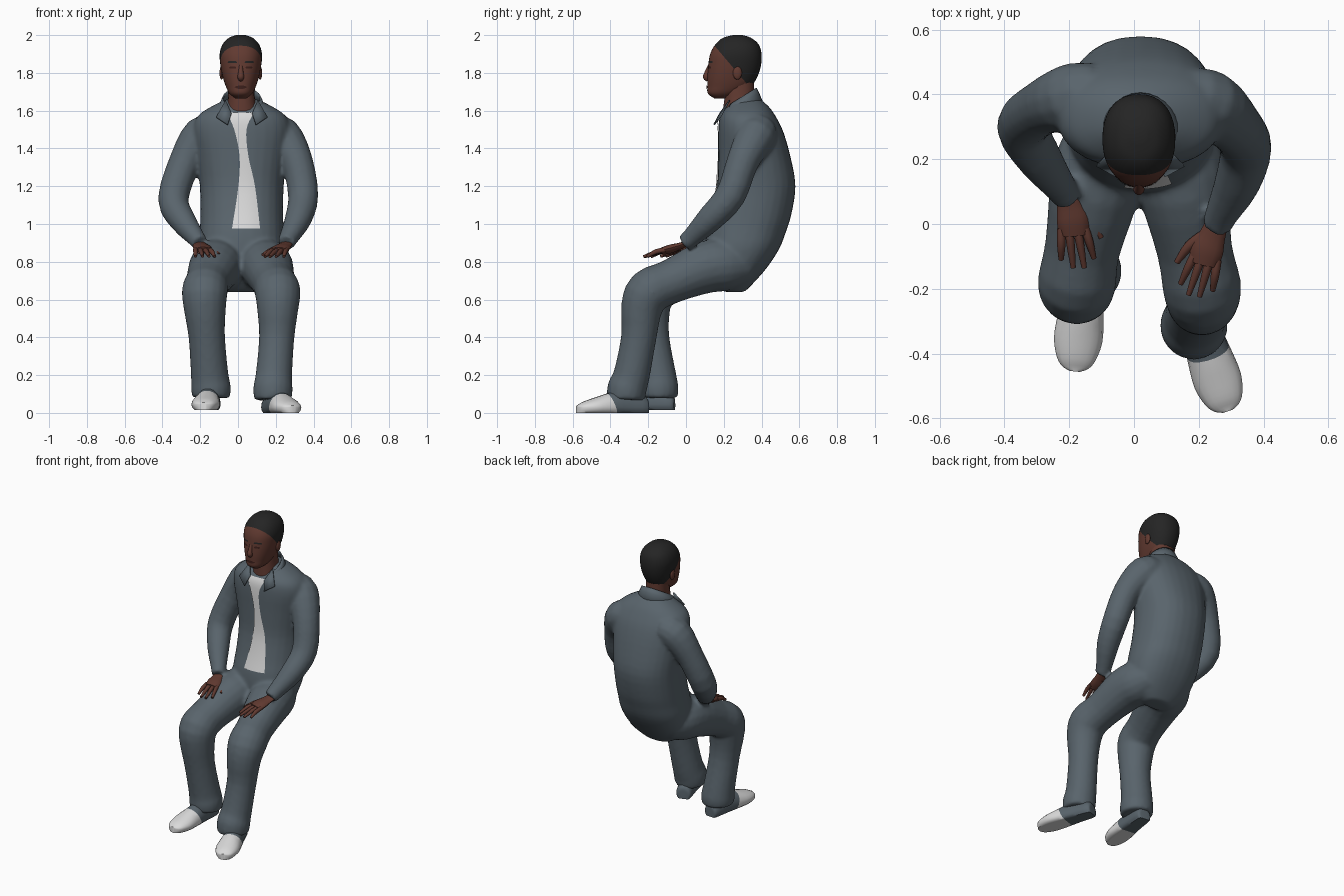
import bpy, bmesh, math
from mathutils import Vector

cube = bpy.data.objects.get("Cube")
if cube:
    bpy.data.objects.remove(cube, do_unlink=True)


def material(name, r, g, b):
    m = bpy.data.materials.new(name)
    m.use_nodes = True
    m.diffuse_color = (r, g, b, 1)
    node = m.node_tree.nodes["Principled BSDF"]
    node.inputs["Base Color"].default_value = (r, g, b, 1)
    node.inputs["Roughness"].default_value = 0.9
    return m


DENIM = material("slate denim", 0.10, 0.128, 0.15)
SKIN = material("brown skin", 0.12, 0.042, 0.03)
HAIR = material("black hair", 0.018, 0.018, 0.018)
WHITE = material("off white", 0.7, 0.7, 0.7)
LIP = material("dark brown", 0.045, 0.014, 0.011)
POWER = 2.25  # squareness of the level sections


def spline(rows, sub):
    """Catmull-Rom interpolation of equal-length tuples."""
    out = []
    for i in range(len(rows) - 1):
        a, b, c, d = (rows[max(0, min(len(rows) - 1, i + k))] for k in (-1, 0, 1, 2))
        for s in range(sub):
            t = s / sub
            out.append(tuple(q + t / 2 * (r - p + t * (2*p - 5*q + 4*r - e + t * (3*q - p - 3*r + e)))
                             for p, q, r, e in zip(a, b, c, d)))
    return out + [tuple(rows[-1])]


def finish(name, bm, mats, fix=True):
    if fix:
        bmesh.ops.recalc_face_normals(bm, faces=bm.faces)
    me = bpy.data.meshes.new(name)
    bm.to_mesh(me)
    bm.free()
    for m in mats:
        me.materials.append(m)
    ob = bpy.data.objects.new(name, me)
    bpy.context.scene.collection.objects.link(ob)
    bpy.ops.object.select_all(action='DESELECT')
    ob.select_set(True)
    bpy.context.view_layer.objects.active = ob
    bpy.ops.object.shade_smooth_by_angle(angle=0.9)
    return ob


def skin(name, rings, mats, cut=None):
    """Closed surface through rings of points; the side of the cut plane
    that its normal points to takes the second material."""
    bm = bmesh.new()
    vs = [[bm.verts.new(p) for p in r] for r in rings]
    n = len(vs[0])
    for a, b in zip(vs, vs[1:]):
        for i in range(n):
            bm.faces.new((a[i], a[(i + 1) % n], b[(i + 1) % n], b[i]))
    bm.faces.new(vs[0])
    bm.faces.new(vs[-1])
    if cut:
        co, no = cut
        bmesh.ops.bisect_plane(bm, geom=bm.verts[:] + bm.edges[:] + bm.faces[:], plane_co=co, plane_no=no)
        for f in bm.faces:
            f.material_index = int((f.calc_center_median() - co).dot(no) > 0)
    return finish(name, bm, mats)


def circle(n):
    return [(math.cos(2 * math.pi * i / n), math.sin(2 * math.pi * i / n)) for i in range(n)]


def squared(v):
    return math.copysign(abs(v) ** (2 / POWER), v)


def loft(name, rows, mats, n=24, cut=None):
    """Level sections from rows of (z, centre x, front y, back y, half width)."""
    rings = [[(x + w * squared(c), (f + b) / 2 + (b - f) / 2 * squared(s), z) for c, s in circle(n)]
             for z, x, f, b, w in rows]
    return skin(name, rings, mats, cut)


def tube(name, pts, mat, n=14, sub=3, flat=1.0):
    """Limb along (x, y, z, radius) points."""
    pts = spline(pts, sub)
    pos = [Vector(p[:3]) for p in pts]
    rings, side = [], None
    for i, p in enumerate(pos):
        t = (pos[min(i + 1, len(pos) - 1)] - pos[max(i - 1, 0)]).normalized()
        side = t.cross(Vector((0, 0, 1))) if side is None else side - t * side.dot(t)
        side.normalize()
        up = side.cross(t)
        r = pts[i][3]
        rings.append([p + side * r * c + up * r * flat * s for c, s in circle(n)])
    return skin(name, rings, [mat])


def front_y(rows, x, z):
    """Front surface of a loft at x, z."""
    for a, b in zip(rows, rows[1:]):
        lo, hi = sorted((a[0], b[0]))
        if lo <= z <= hi:
            k = (z - a[0]) / (b[0] - a[0])
            _, cx, f, bk, w = (p + k * (q - p) for p, q in zip(a, b))
            u = min(1, abs((x - cx) / w))
            return (f + bk) / 2 - (bk - f) / 2 * (1 - u ** POWER) ** (1 / POWER)


def patch(name, rows, edges, mat, off=0.004, across=8):
    """Thin plate over a loft's front; edges are (z, x0, x1) from top down."""
    bm = bmesh.new()
    grid = []
    for z, x0, x1 in spline(edges, 5):
        xs = [x0 + (x1 - x0) * i / across for i in range(across + 1)]
        grid.append([bm.verts.new((x, front_y(rows, x, z) - off, z)) for x in xs])
    for a, b in zip(grid, grid[1:]):
        for i in range(across):
            bm.faces.new((a[i], b[i], b[i + 1], a[i + 1]))
    return finish(name, bm, [mat], fix=False)


def ball(name, loc, size, mat):
    bm = bmesh.new()
    bmesh.ops.create_uvsphere(bm, u_segments=12, v_segments=8, radius=1)
    for v in bm.verts:
        v.co = Vector(loc) + Vector(a * b for a, b in zip(v.co, size))
    return finish(name, bm, [mat])


# Jacket body
torso = spline([(1.66, .02, .25, .395, .085), (1.62, .02, .215, .44, .165), (1.57, .02, .18, .475, .235),
                (1.49, .02, .17, .515, .26), (1.35, .02, .17, .555, .24), (1.2, .02, .165, .58, .222),
                (1.05, .02, .135, .558, .22), (.96, .02, .11, .53, .222), (.87, .02, .10, .495, .225),
                (.77, .02, .11, .43, .205), (.69, .02, .15, .36, .16), (.64, .02, .2, .31, .09)], 3)
clothes = [loft("clothing", torso, [DENIM], 28)]

# Sleeves
clothes.append(tube("left_sleeve", [
    (.15, .39, 1.49, .09), (.23, .37, 1.465, .107), (.312, .3, 1.33, .086), (.345, .235, 1.15, .081),
    (.32, .13, 1.03, .072), (.27, .03, .93, .052), (.255, -.01, .898, .046)], DENIM))
clothes.append(tube("right_sleeve", [
    (-.11, .41, 1.49, .09), (-.19, .39, 1.465, .107), (-.28, .36, 1.33, .086), (-.343, .3, 1.13, .082),
    (-.29, .2, 1.015, .07), (-.225, .11, .93, .05), (-.203, .075, .9, .044)], DENIM))

# Trouser legs
clothes.append(tube("left_trouser_leg", [
    (.11, .33, .79, .10), (.13, .22, .785, .138), (.155, .1, .77, .139), (.187, -.08, .695, .117),
    (.21, -.195, .642, .122), (.21, -.235, .55, .11), (.205, -.25, .4, .094), (.19, -.288, .2, .097),
    (.185, -.312, .13, .105), (.185, -.318, .07, .1)], DENIM, 18))
clothes.append(tube("right_trouser_leg", [
    (-.07, .33, .79, .10), (-.095, .22, .785, .138), (-.122, .1, .77, .139), (-.16, -.08, .695, .117),
    (-.176, -.178, .642, .122), (-.175, -.195, .55, .112), (-.165, -.185, .4, .097), (-.15, -.152, .2, .1),
    (-.143, -.145, .13, .106), (-.143, -.145, .08, .1)], DENIM, 18))

# Merge the cloth parts into one soft surface
for ob in clothes:
    ob.select_set(True)
bpy.context.view_layer.objects.active = clothes[0]
bpy.ops.object.join()
remesh = clothes[0].modifiers.new("merge", 'REMESH')
remesh.mode = 'VOXEL'
remesh.voxel_size = 0.011
remesh.use_smooth_shade = True
soften = clothes[0].modifiers.new("soften", 'SMOOTH')
soften.factor = 0.5
soften.iterations = 8

# Shirt seen in the jacket opening
patch("shirt_front", torso, [(1.59, -.06, .085), (1.5, -.02, .045), (1.36, .008, .055),
                             (1.2, .002, .09), (.975, -.032, .117)], WHITE, .006)

# Standing collar and its points
bm = bmesh.new()
arc = [math.radians(-125 + 250 * i / 20) for i in range(21)]
levels = [[bm.verts.new((.02 + rx * math.sin(a), .285 + ry * math.cos(a), z + dz * math.cos(a))) for a in arc]
          for rx, ry, z, dz in ((.13, .125, 1.6, .03), (.11, .1, 1.64, .05), (.098, .085, 1.665, .055))]
for a, b in zip(levels, levels[1:]):
    for i in range(20):
        bm.faces.new((a[i], a[i + 1], b[i + 1], b[i]))
for s in (-1, 1):
    flap = [(.085, .23, 1.655), (.135, .18, 1.565), (.075, .148, 1.525), (.055, .18, 1.585)]
    bm.faces.new([bm.verts.new((.02 + s * x, y, z)) for x, y, z in flap])
collar = finish("jacket_collar", bm, [DENIM])
solid = collar.modifiers.new("thickness", 'SOLIDIFY')
solid.thickness = 0.008
solid.offset = 0


# Hands: palm, four fingers and a thumb, laid along a heading
def hand(side, wrist, heading, inner):
    d = Vector((math.sin(heading), -math.cos(heading), 0))
    w = Vector((math.cos(heading), math.sin(heading), 0)) * inner

    def at(along, across, drop, r):
        p = Vector(wrist) + d * along + w * across
        return (p.x, p.y, p.z - drop, r)
    tube(side + "_palm", [at(-.03, 0, -.01, .032), at(.03, .003, .01, .04), at(.08, .006, .024, .051),
                          at(.125, .004, .036, .045)], SKIN, 12, flat=.45)
    for i, length in enumerate((.205, .23, .225, .195)):
        a = .038 - i * .024
        tube(f"{side}_finger_{i + 1}", [at(.1, a, .03, .013), at(.15, a * 1.2, .04, .013),
                                        at(length, a * 1.4, .066, .008)], SKIN, 8)
    tube(side + "_thumb", [at(.03, .02, .016, .018), at(.085, .062, .036, .016),
                           at(.145, .084, .056, .009)], SKIN, 8)


hand("left", (.255, -.005, .893), -.3, -1)
hand("right", (-.205, .09, .895), .14, 1)


# Shoes with a pale toe and a cloth-coloured heel
def shoe(side, heel, toe, base):
    heel, toe = Vector(heel + (base,)), Vector(toe + (base,))
    d = (toe - heel).normalized()
    rings = []
    for t, w, h in spline([(0, .03, .05), (.04, .05, .09), (.3, .058, .125), (.55, .07, .105),
                           (.75, .075, .08), (.9, .06, .06), (.97, .04, .045), (1, .015, .04)], 3):
        c0 = heel.lerp(toe, t)
        rings.append([(c0.x - d.y * w * c, c0.y + d.x * w * c,
                       base + (.03 + (h - .03) * s if s > 0 else max(0, .03 + .05 * s))) for c, s in circle(18)])
    skin(side + "_shoe", rings, [WHITE, DENIM], (heel.lerp(toe, .47), Vector((-d.x, -d.y, .4)).normalized()))


shoe("left", (.165, -.205), (.29, -.578), 0)
shoe("right", (-.14, -.06), (-.183, -.455), .015)

# Neck and head
loft("neck", [(1.56, .02, .2, .38, .09), (1.61, .02, .195, .37, .08), (1.68, .018, .205, .36, .07),
              (1.76, .015, .2, .36, .075)], [SKIN], 18)
head = spline([(1.665, .015, .15, .22, .03), (1.69, .015, .116, .28, .06), (1.73, .015, .113, .345, .08),
               (1.78, .015, .113, .378, .096), (1.84, .015, .118, .397, .108), (1.9, .015, .128, .4, .112),
               (1.95, .015, .155, .385, .097), (1.985, .015, .195, .345, .064), (2.0, .015, .25, .3, .025)], 5)
loft("head", head, [SKIN, HAIR], 36, (Vector((0, .15, 1.945)), Vector((0, 1, .85)).normalized()))

# Face details
tube("nose", [(.015, .128, 1.845, .009), (.015, .111, 1.8, .014), (.015, .107, 1.778, .018),
              (.015, .118, 1.763, .012)], SKIN, 10)
patch("mouth", head, [(1.733, .003, .027), (1.725, -.018, .048), (1.716, .0, .03)], LIP)
for s, side in ((1, "left"), (-1, "right")):
    def span(z, a, b):
        return (z,) + tuple(sorted((.015 + s * a, .015 + s * b)))
    patch(side + "_eyebrow", head, [span(1.862, .025, .066), span(1.852, .018, .07)], HAIR, .003)
    patch(side + "_eye", head, [span(1.835, .03, .055), span(1.828, .024, .062), span(1.822, .03, .055)], LIP, .003)
    ball(side + "_ear", (.015 + s * .102, .272, 1.8), (.011, .024, .036), SKIN)
